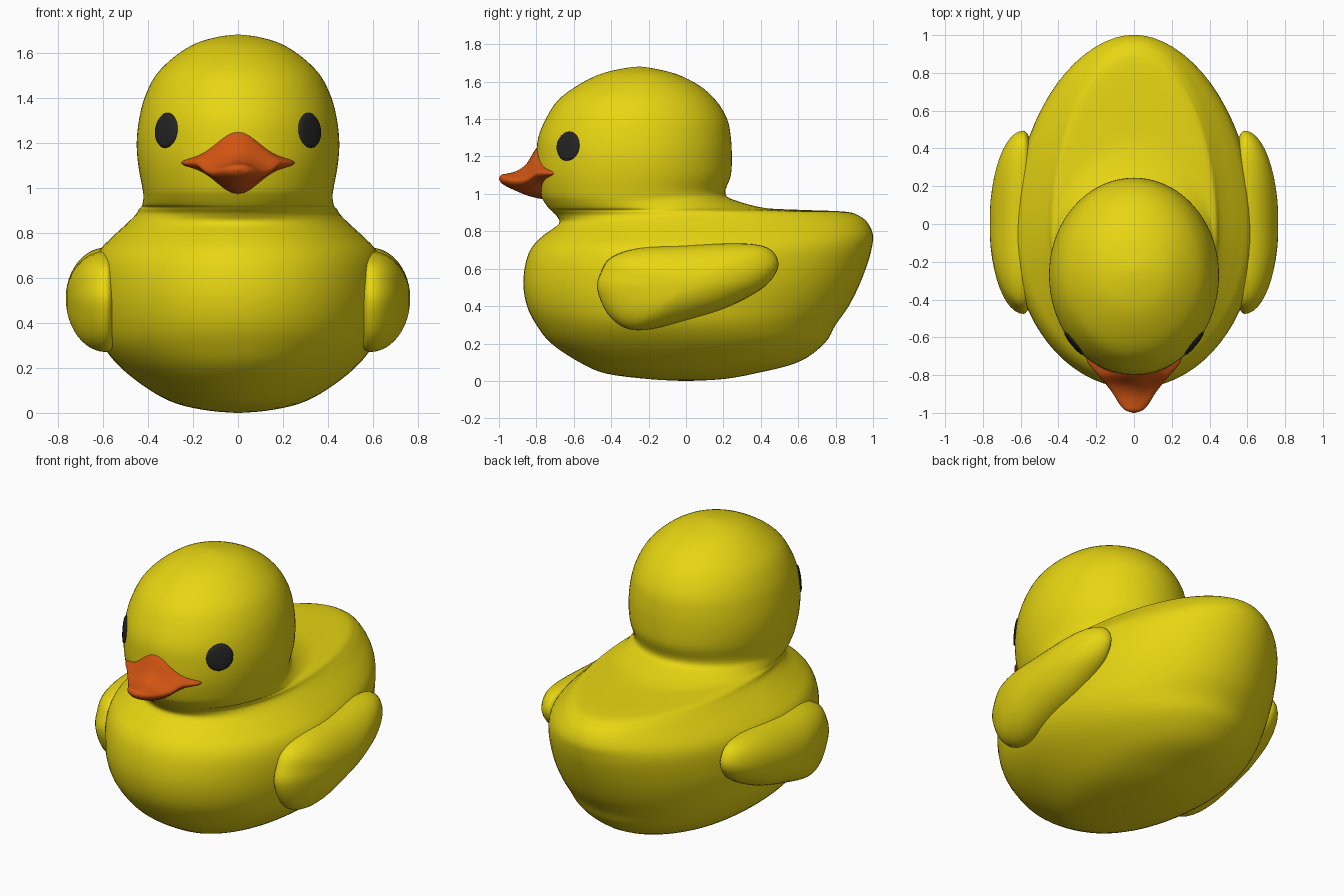
import bpy, bmesh, math

if "Cube" in bpy.data.objects:
    bpy.data.objects.remove(bpy.data.objects["Cube"])


def material(name, rgb):
    m = bpy.data.materials.new(name)
    m.diffuse_color = (*rgb, 1)
    m.use_nodes = True
    m.node_tree.nodes["Principled BSDF"].inputs["Base Color"].default_value = m.diffuse_color
    return m


YELLOW = material("yellow", (0.80, 0.67, 0.006))
ORANGE = material("orange", (0.64, 0.09, 0.006))
BLACK = material("black", (0.018, 0.018, 0.018))


def smooth_rows(rows, steps, closed=False):
    """Catmull-Rom interpolation through rows of numbers."""
    n, out = len(rows), []
    for i in range(n if closed else n - 1):
        def at(k):
            return rows[k % n] if closed else rows[max(0, min(n - 1, k))]
        a, b, c, d = at(i - 1), at(i), at(i + 1), at(i + 2)
        for s in range(steps):
            t = s / steps
            out.append([0.5 * (2 * q + (r - p) * t + (2 * p - 5 * q + 4 * r - u) * t * t
                               + (3 * q - p - 3 * r + u) * t ** 3)
                        for p, q, r, u in zip(a, b, c, d)])
    if not closed:
        out.append(list(rows[-1]))
    return out


def loft(name, rings, mat, mirror=False):
    """Skin a stack of equal-length closed rings and cap both ends."""
    bm = bmesh.new()
    loops = [[bm.verts.new(p) for p in ring] for ring in rings]
    n = len(loops[0])
    for a, b in zip(loops, loops[1:]):
        for i in range(n):
            j = (i + 1) % n
            bm.faces.new((a[i], a[j], b[j], b[i]))
    bm.faces.new(loops[0])
    bm.faces.new(loops[-1])
    bmesh.ops.recalc_face_normals(bm, faces=bm.faces)
    for f in bm.faces:
        f.smooth = True
    mesh = bpy.data.meshes.new(name)
    bm.to_mesh(mesh)
    bm.free()
    mesh.materials.append(mat)
    ob = bpy.data.objects.new(name, mesh)
    bpy.context.collection.objects.link(ob)
    if mirror:
        ob.modifiers.new("mirror", 'MIRROR')
    return ob


# Body, neck and head: horizontal slices (z, front y, back y, widest y, half width)
slices = smooth_rows([
    (0.0, -0.02, 0.02, 0, 0.01), (0.01, -0.2, 0.2, 0, 0.13), (0.04, -0.43, 0.37, 0, 0.27),
    (0.1, -0.57, 0.6, 0, 0.39), (0.2, -0.72, 0.74, 0, 0.52), (0.3, -0.8, 0.8, -0.03, 0.60),
    (0.4, -0.85, 0.87, -0.05, 0.63), (0.52, -0.87, 0.93, -0.05, 0.645),
    (0.64, -0.855, 0.975, -0.05, 0.64), (0.72, -0.82, 0.995, -0.03, 0.615),
    (0.78, -0.76, 1.0, 0, 0.56), (0.84, -0.68, 0.975, 0, 0.495),
    (0.88, -0.69, 0.93, 0, 0.455), (0.905, -0.715, 0.85, -0.05, 0.44),
    (0.915, -0.725, 0.6, -0.1, 0.43), (0.925, -0.735, 0.42, -0.18, 0.425),
    (0.96, -0.76, 0.28, -0.25, 0.42), (1.0, -0.78, 0.21, -0.27, 0.425),
    (1.1, -0.8, 0.24, -0.27, 0.443), (1.2, -0.8, 0.245, -0.27, 0.45),
    (1.3, -0.79, 0.24, -0.27, 0.44), (1.4, -0.75, 0.22, -0.27, 0.415),
    (1.5, -0.685, 0.16, -0.27, 0.365), (1.58, -0.58, 0.07, -0.26, 0.285),
    (1.64, -0.46, -0.05, -0.25, 0.19), (1.67, -0.34, -0.17, -0.25, 0.09),
    (1.68, -0.26, -0.24, -0.25, 0.01)], 4)


def on_slice(s, a, off=0.0):
    z, yf, yb, yc, w = s
    c, si = math.cos(a), math.sin(a)
    depth = (yb - yc) if si > 0 else (yc - yf)
    return ((w + off) * c, yc + (depth + off) * si, z)


loft("body_and_head",
     [[on_slice(s, math.tau * i / 72) for i in range(72)] for s in slices], YELLOW)


# Eyes: thin oval plates that follow the head surface
def head_point(a, z, off):
    for s, t in zip(slices, slices[1:]):
        if s[0] <= z <= t[0]:
            k = (z - s[0]) / (t[0] - s[0])
            return on_slice([p + (q - p) * k for p, q in zip(s, t)], a, off)


eye_rings = []
for r, off in ((0.02, 0.008), (0.35, 0.008), (0.7, 0.0075), (0.93, 0.006), (1.0, 0.0), (1.0, -0.001)):
    ring = []
    for i in range(32):
        t = math.tau * i / 32
        ring.append(head_point(-0.765 + 0.16 * r * math.cos(t),
                               1.255 + 0.078 * r * math.sin(t), off))
    eye_rings.append(ring)
loft("eyes", eye_rings, BLACK, mirror=True)

# Wings: rounded side outline (y, z) swelling outwards into a dome
outline = smooth_rows([
    (-0.475, 0.49), (-0.42, 0.36), (-0.33, 0.285), (-0.22, 0.272), (-0.05, 0.31),
    (0.2, 0.385), (0.4, 0.49), (0.48, 0.575), (0.49, 0.65), (0.43, 0.715), (0.28, 0.735),
    (0.0, 0.725), (-0.25, 0.71), (-0.4, 0.66), (-0.455, 0.58)], 4, closed=True)
wing_rings = []
for k in range(1, 24):
    phi = math.pi * k / 24
    r, c = math.sin(phi), math.cos(phi)
    x = 0.585 + (0.18 if c > 0 else 0.08) * c
    wing_rings.append([(x, y * r, 0.51 + (z - 0.51) * r) for y, z in outline])
loft("wings", wing_rings, YELLOW, mirror=True)

# Beak: sections along y (y, half width, top z, bottom z, amount of central ridge)
beak_rings = []
for y, w, top, low, ridge in smooth_rows([
        (-0.66, 0.25, 1.27, 0.97, 0.75), (-0.72, 0.25, 1.265, 0.97, 0.75),
        (-0.76, 0.225, 1.26, 0.972, 0.72), (-0.8, 0.19, 1.245, 0.978, 0.65),
        (-0.85, 0.148, 1.165, 0.992, 0.5), (-0.9, 0.11, 1.125, 1.012, 0.3),
        (-0.95, 0.08, 1.11, 1.035, 0.1), (-0.985, 0.047, 1.103, 1.056, 0),
        (-1.0, 0.004, 1.085, 1.078, 0)], 4):
    mid = min(1.11, (top + low) / 2)
    ring = []
    for i in range(48):
        t = math.tau * i / 48
        s = abs(math.sin(t))
        h = (1 - ridge) * s + ridge * s ** 6
        ring.append((w * math.cos(t), y, mid + h * ((top - mid) if t < math.pi else (low - mid))))
    beak_rings.append(ring)
loft("beak", beak_rings, ORANGE)
